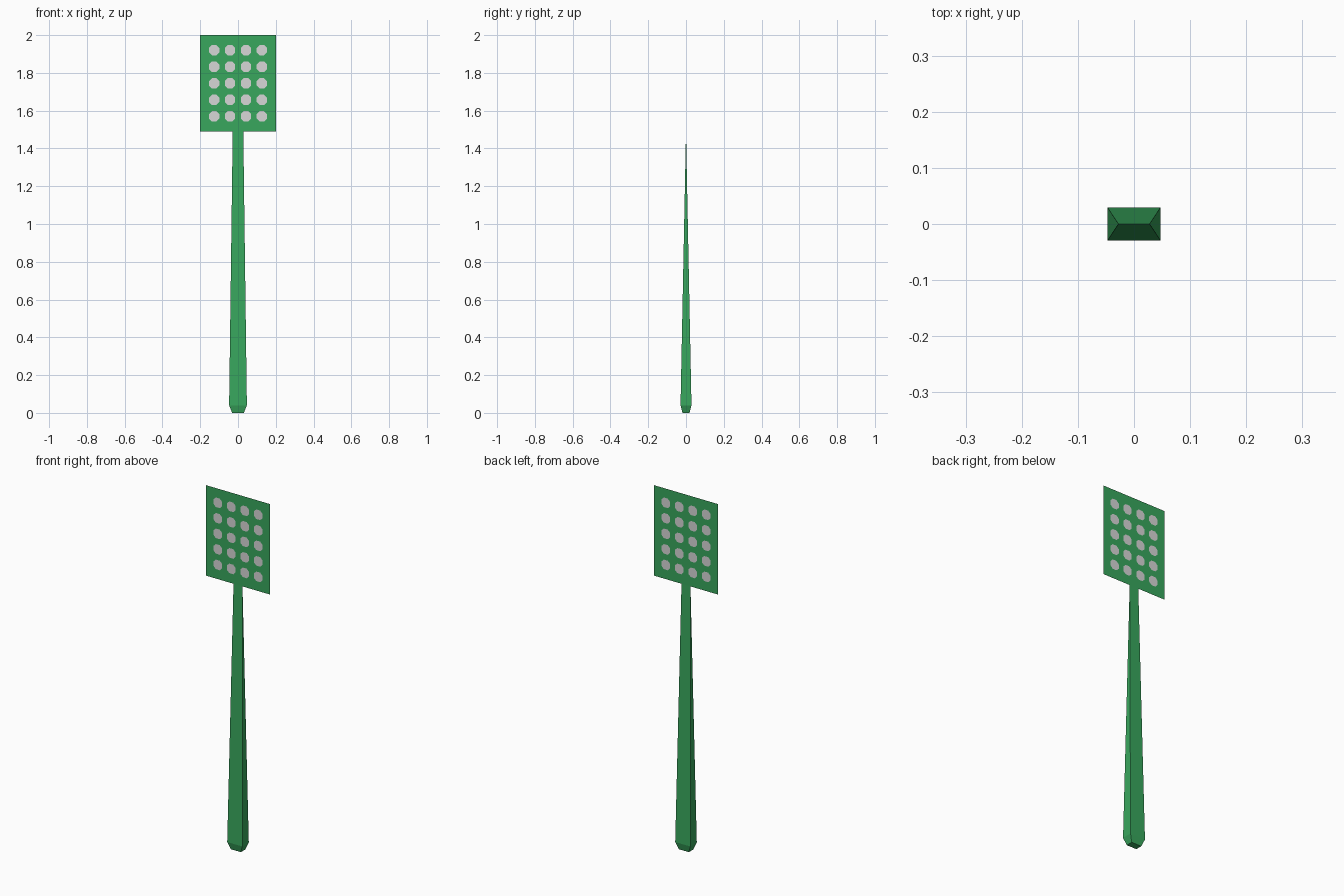
import bpy, bmesh

if "Cube" in bpy.data.objects:
    bpy.data.objects.remove(bpy.data.objects["Cube"])


def material(name, rgb):
    m = bpy.data.materials.new(name)
    m.diffuse_color = (*rgb, 1.0)
    m.use_nodes = True
    m.node_tree.nodes["Principled BSDF"].inputs["Base Color"].default_value = m.diffuse_color
    return m


green = material("green plastic", (0.040, 0.385, 0.110))
grey = material("light grey", (0.68, 0.68, 0.68))


def add_object(name, bm, mats):
    mesh = bpy.data.meshes.new(name)
    bm.to_mesh(mesh)
    bm.free()
    for m in mats:
        mesh.materials.append(m)
    ob = bpy.data.objects.new(name, mesh)
    bpy.context.collection.objects.link(ob)
    return ob


# Handle: rectangular sections tapering to a flat edge under the head
bm = bmesh.new()
sections = [(0.0, 0.031, 0.019), (0.04, 0.047, 0.029)]  # z, half width, half depth
rings = [[bm.verts.new((sx * w, sy * d, z))
          for sx, sy in ((-1, -1), (1, -1), (1, 1), (-1, 1))]
         for z, w, d in sections]
tip = [bm.verts.new((x, 0, 1.49)) for x in (-0.028, 0.028)]
rings.append([tip[0], tip[1], tip[1], tip[0]])
bm.faces.new(rings[0][::-1])
for low, high in zip(rings, rings[1:]):
    for i in range(4):
        j = (i + 1) % 4
        loop = [low[i], low[j], high[j], high[i]]
        bm.faces.new(list(dict.fromkeys(loop)))
bmesh.ops.recalc_face_normals(bm, faces=bm.faces[:])
add_object("handle", bm, [green])

# Head: flat sheet with a 4 x 5 pattern of grey octagons cut into it
bm = bmesh.new()
R, S = 0.027, 0.0125  # octagon half width and half side
xs = [-0.126 + 0.084 * i for i in range(4)]
zs = [1.57 + 0.0875 * i for i in range(5)]


def bounds(centres, low, high):
    mids = [(a + b) / 2 for a, b in zip(centres, centres[1:])]
    return [low] + mids + [high]


bx = bounds(xs, -0.2, 0.2)
bz = bounds(zs, 1.49, 2.0)


def face(points, index):
    f = bm.faces.new([bm.verts.new((x, 0, z)) for x, z in points])
    f.material_index = index


for i, cx in enumerate(xs):
    for j, cz in enumerate(zs):
        x0, x1, z0, z1 = bx[i], bx[i + 1], bz[j], bz[j + 1]
        inner = [(cx - S, cz - R), (cx + S, cz - R), (cx + R, cz - S), (cx + R, cz + S),
                 (cx + S, cz + R), (cx - S, cz + R), (cx - R, cz + S), (cx - R, cz - S)]
        outer = [(cx - S, z0), (cx + S, z0), (x1, cz - S), (x1, cz + S),
                 (cx + S, z1), (cx - S, z1), (x0, cz + S), (x0, cz - S)]
        corners = [(x1, z0), (x1, z1), (x0, z1), (x0, z0)]
        face(inner, 1)
        for k in range(8):
            n = (k + 1) % 8
            corner = [corners[k // 2]] if k % 2 else []
            face([outer[k]] + corner + [outer[n], inner[n], inner[k]], 0)
bmesh.ops.remove_doubles(bm, verts=bm.verts[:], dist=0.0005)
add_object("swatter_head", bm, [green, grey])
